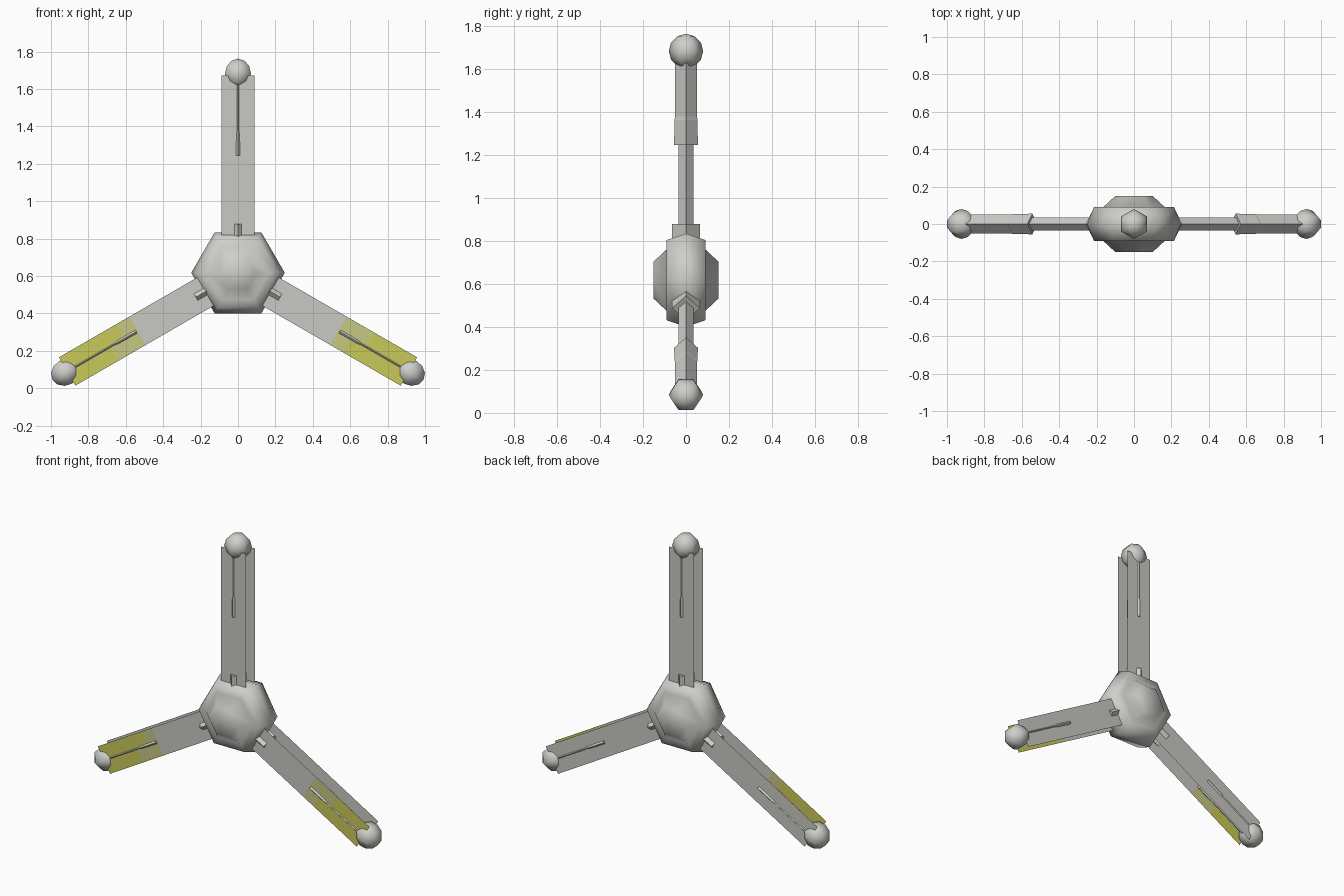
import bpy, bmesh, math
from mathutils import Matrix

if "Cube" in bpy.data.objects:
    bpy.data.objects.remove(bpy.data.objects["Cube"], do_unlink=True)

HUB_Z = 0.617


def material(name, rgb):
    m = bpy.data.materials.new(name)
    m.use_nodes = True
    m.diffuse_color = (*rgb, 1)
    m.node_tree.nodes["Principled BSDF"].inputs["Base Color"].default_value = (*rgb, 1)
    return m


METAL = material("light grey metal", (0.62, 0.62, 0.59))
PANEL = material("panel grey", (0.58, 0.58, 0.55))
YELLOW = material("yellow", (0.58, 0.58, 0.10))
PALE = material("pale yellow", (0.57, 0.57, 0.23))


def finish(name, bm, mats, matrix, smooth=False):
    mesh = bpy.data.meshes.new(name)
    bm.to_mesh(mesh)
    bm.free()
    for m in mats:
        mesh.materials.append(m)
    for p in mesh.polygons:
        p.use_smooth = smooth
    ob = bpy.data.objects.new(name, mesh)
    ob.matrix_world = matrix
    bpy.context.collection.objects.link(ob)
    return ob


def lathe(name, profile, sides, matrix, smooth=False):
    """Stack of (radius, height) rings around local z, capped at both ends."""
    bm = bmesh.new()
    rings = [[bm.verts.new((r * math.cos(i * math.tau / sides),
                            r * math.sin(i * math.tau / sides), h))
              for i in range(sides)] for r, h in profile]
    for a, b in zip(rings, rings[1:]):
        for i in range(sides):
            j = (i + 1) % sides
            bm.faces.new((a[i], a[j], b[j], b[i]))
    bm.faces.new(rings[0][::-1])
    bm.faces.new(rings[-1])
    return finish(name, bm, [METAL], matrix, smooth)


def panel(name, y, painted, matrix):
    """Flat strip along the arm, with a painted outer end on the front ones."""
    xs, zs = (-0.0875, 0.0, 0.0875), (0.2, 0.62, 0.70, 0.79, 1.055)
    bm = bmesh.new()
    grid = [[bm.verts.new((x, y, z)) for x in xs] for z in zs]
    for k in range(len(zs) - 1):
        for i in range(2):
            f = bm.faces.new((grid[k][i], grid[k][i + 1],
                              grid[k + 1][i + 1], grid[k + 1][i]))
            if painted and k > 0:
                # the pale band runs further along one half of the strip
                f.material_index = 2 if k == 1 or (k == 2 and i == 0) else 1
            if y > 0:
                f.normal_flip()
    finish(name, bm, [PANEL, YELLOW, PALE], matrix)


# Six-sided hub with a raised boss on each face
half = [(0.25, 0.0), (0.215, 0.09), (0.165, 0.09), (0.10, 0.15)]
hub_profile = [(r, -h) for r, h in half[:0:-1]] + half
centre = Matrix.Translation((0, 0, HUB_Z))
lathe("hub", hub_profile, 6, centre @ Matrix.Rotation(math.pi / 2, 4, 'X'), True)

# Three identical arms
for side, angle in (("top", 0), ("left", 120), ("right", -120)):
    m = centre @ Matrix.Rotation(math.radians(angle), 4, 'Y')
    lathe(side + "_rod", [(0.035, 0.1), (0.035, 0.75)], 4, m)
    lathe(side + "_collar", [(0.065, 0.15), (0.065, 0.26)], 4, m)
    lathe(side + "_sleeve", [(0.055, 0.628), (0.054, 0.745), (0.05, 0.76), (0.05, 1.05)], 4, m)
    bm = bmesh.new()
    bmesh.ops.create_uvsphere(bm, u_segments=6, v_segments=6, radius=0.08)
    finish(side + "_end_ball", bm, [METAL], m @ Matrix.Translation((0, 0, 1.065)), True)
    panel(side + "_front_panel", -0.045, side != "top", m)
    panel(side + "_back_panel", 0.045, False, m)
